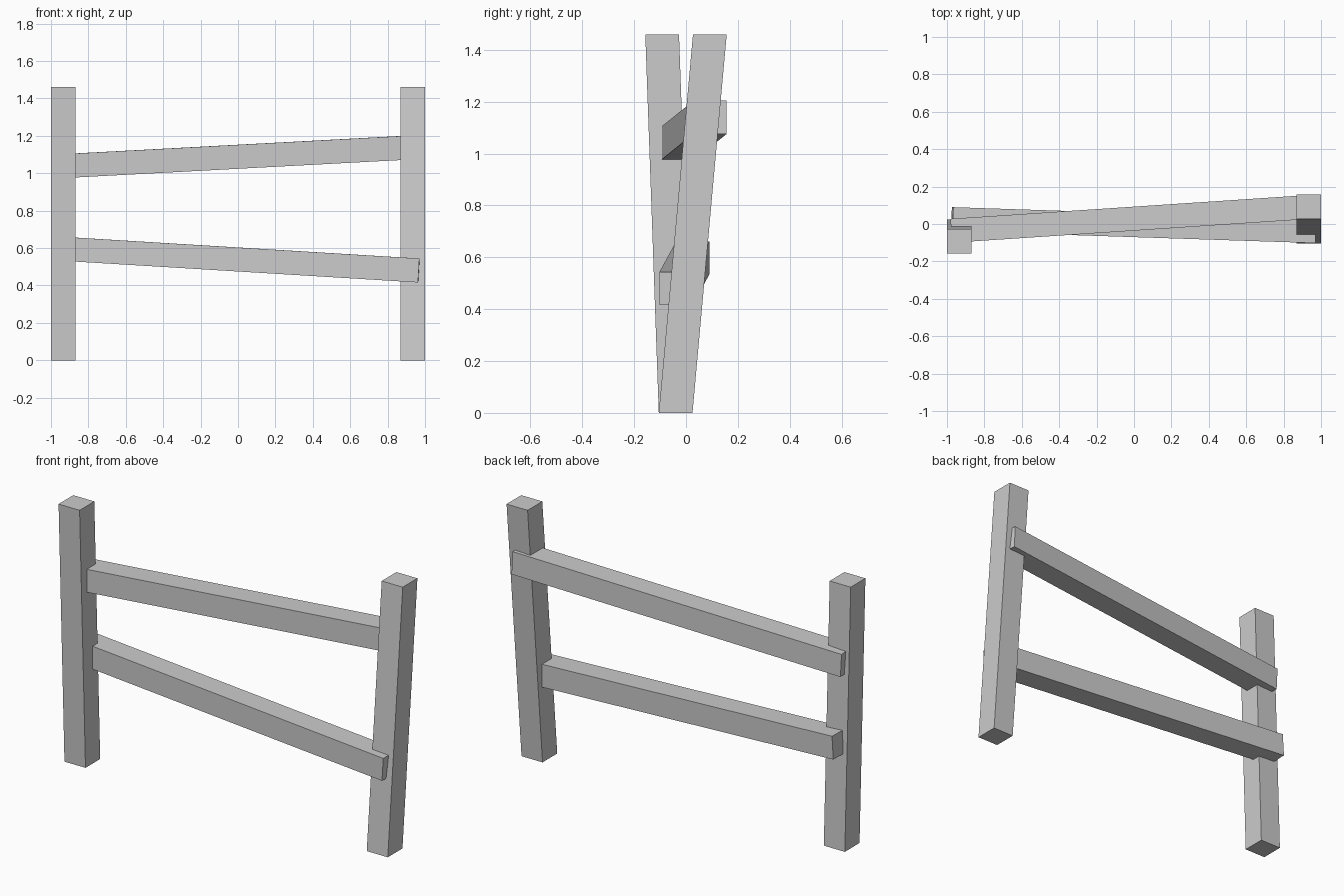
import bpy, bmesh
from math import atan2, hypot
from mathutils import Vector, Matrix

if "Cube" in bpy.data.objects:
    bpy.data.objects.remove(bpy.data.objects["Cube"])

W = 0.13      # post thickness
R = 0.128     # rail thickness
H = 1.46      # post height


def box(name, size, matrix, lean=0.0):
    """Box centred on its origin; lean shifts the top face along y."""
    bm = bmesh.new()
    bmesh.ops.create_cube(bm, size=1.0)
    for v in bm.verts:
        top = v.co.z > 0
        v.co = Vector((v.co.x * size[0], v.co.y * size[1], v.co.z * size[2]))
        if top:
            v.co.y += lean
    bm.transform(matrix)
    mesh = bpy.data.meshes.new(name)
    bm.to_mesh(mesh)
    bm.free()
    obj = bpy.data.objects.new(name, mesh)
    bpy.context.collection.objects.link(obj)


def rail(name, a, b):
    """Square beam between two end centres."""
    a, b = Vector(a), Vector(b)
    d = b - a
    rot = (Matrix.Rotation(atan2(d.y, d.x), 4, 'Z')
           @ Matrix.Rotation(-atan2(d.z, hypot(d.x, d.y)), 4, 'Y'))
    box(name, (d.length, R, R), Matrix.Translation((a + b) / 2) @ rot)


# Leaning posts with level tops and feet
for name, x, lean in (("left_post", -0.935, -0.052), ("right_post", 0.935, 0.132)):
    box(name, (W, W, H), Matrix.Translation((x, -0.04, H / 2)), lean)

# Crooked rails
rail("upper_rail", (-0.974, -0.036, 1.036), (0.97, 0.093, 1.14))
rail("lower_rail", (-0.972, 0.026, 0.598), (0.968, -0.038, 0.48))
